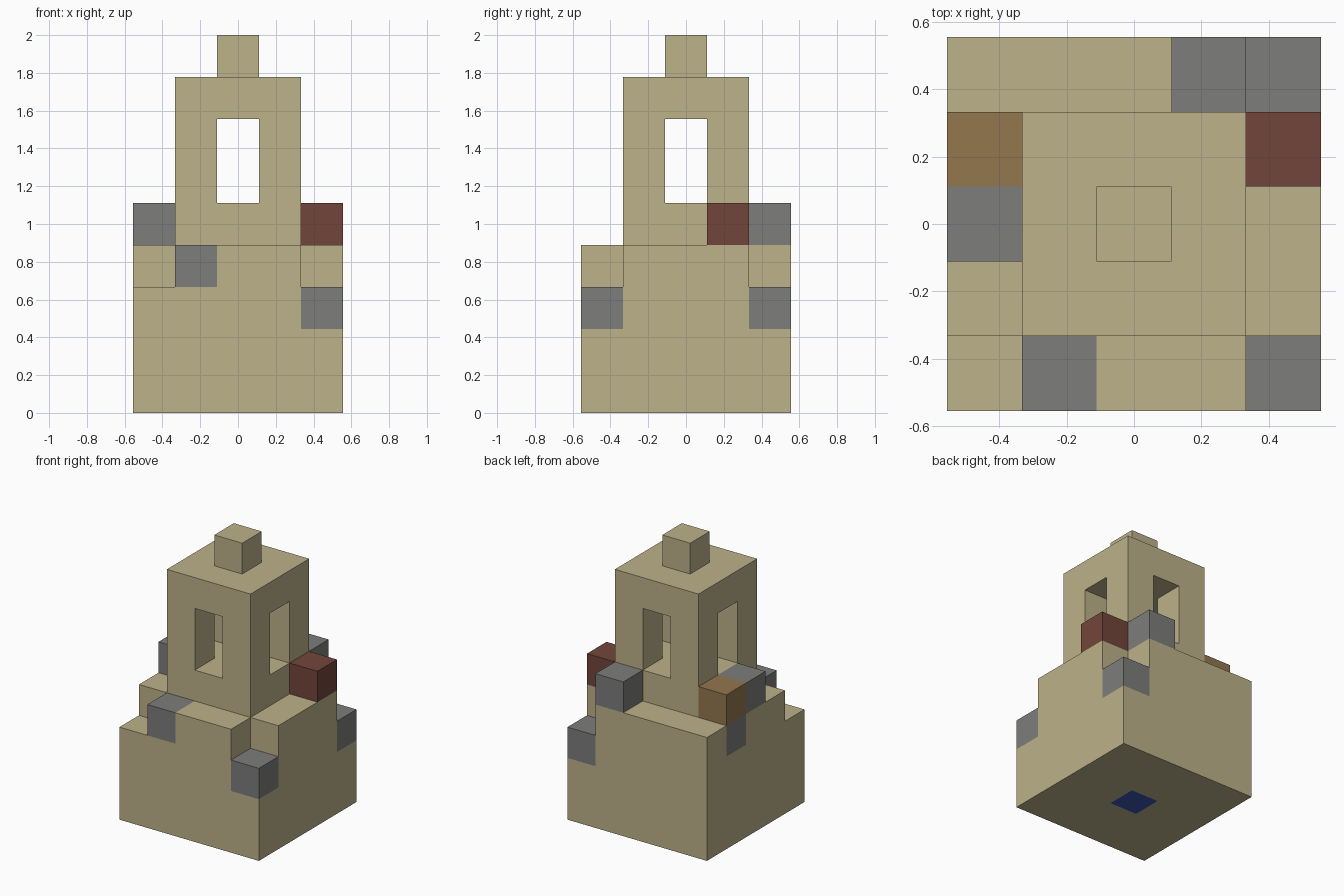
import bpy
import bmesh
from mathutils import Vector
from itertools import product

if "Cube" in bpy.data.objects:
    bpy.data.objects.remove(bpy.data.objects["Cube"], do_unlink=True)

U = 2 / 9  # edge length of one block


def material(name, color):
    mat = bpy.data.materials.new(name)
    mat.use_nodes = True
    rgba = (*color, 1)
    mat.diffuse_color = rgba
    mat.node_tree.nodes["Principled BSDF"].inputs["Base Color"].default_value = rgba
    return mat


sand = material("sandstone", (0.51, 0.445, 0.255))
gray = material("gray_stone", (0.205, 0.205, 0.2))
red = material("red_clay", (0.171, 0.06, 0.043))
brown = material("brown_wood", (0.291, 0.184, 0.076))
blue = material("blue_block", (0.041, 0.09, 0.45))


def box(xs, ys, zs):
    """All block cells inside inclusive ranges."""
    return set(product(*(range(a, b + 1) for a, b in (xs, ys, zs))))


# Coloured accent blocks set into and on top of the base
gray_cells = {(2, -2, 2), (2, 2, 2), (-1, -2, 3), (-2, 1, 3), (-2, 0, 4), (1, 2, 4)}
red_cells = {(2, 1, 4)}
brown_cells = {(-2, 1, 4)}
blue_cells = {(0, 0, 0)}
accents = gray_cells | red_cells | brown_cells | blue_cells

# Square base with three lowered corners
base_cells = box((-2, 2), (-2, 2), (0, 3)) - accents
base_cells -= {(-2, -2, 3), (2, -2, 3), (2, 2, 3)}

# Tower with a window passage running through in both directions
tower_cells = box((-1, 1), (-1, 1), (4, 7))
tower_cells -= box((0, 0), (-1, 1), (5, 6)) | box((-1, 1), (0, 0), (5, 6))

finial_cells = {(0, 0, 8)}

parts = [
    ("base", base_cells, sand),
    ("tower", tower_cells, sand),
    ("roof_finial", finial_cells, sand),
    ("gray_blocks", gray_cells, gray),
    ("red_block", red_cells, red),
    ("brown_block", brown_cells, brown),
    ("underside_block", blue_cells, blue),
]
solid = set().union(*(cells for _, cells, _ in parts))


def build(name, cells, mat):
    """Make a mesh of cubes, keeping only the sides that meet open air."""
    bm = bmesh.new()
    for cell in sorted(cells):
        center = Vector(cell) + Vector((0, 0, 0.5))
        cube = bmesh.ops.create_cube(bm, size=1)["verts"]
        bmesh.ops.translate(bm, verts=cube, vec=center)
        bm.normal_update()
        hidden = []
        for face in {f for v in cube for f in v.link_faces}:
            step = face.normal
            beside = tuple(c + round(s) for c, s in zip(cell, step))
            if beside in solid:
                hidden.append(face)
        bmesh.ops.delete(bm, geom=hidden, context="FACES")
    bmesh.ops.remove_doubles(bm, verts=bm.verts, dist=0.001)
    bmesh.ops.scale(bm, verts=bm.verts, vec=(U, U, U))
    mesh = bpy.data.meshes.new(name)
    bm.to_mesh(mesh)
    bm.free()
    mesh.materials.append(mat)
    bpy.context.collection.objects.link(bpy.data.objects.new(name, mesh))


for part in parts:
    build(*part)
